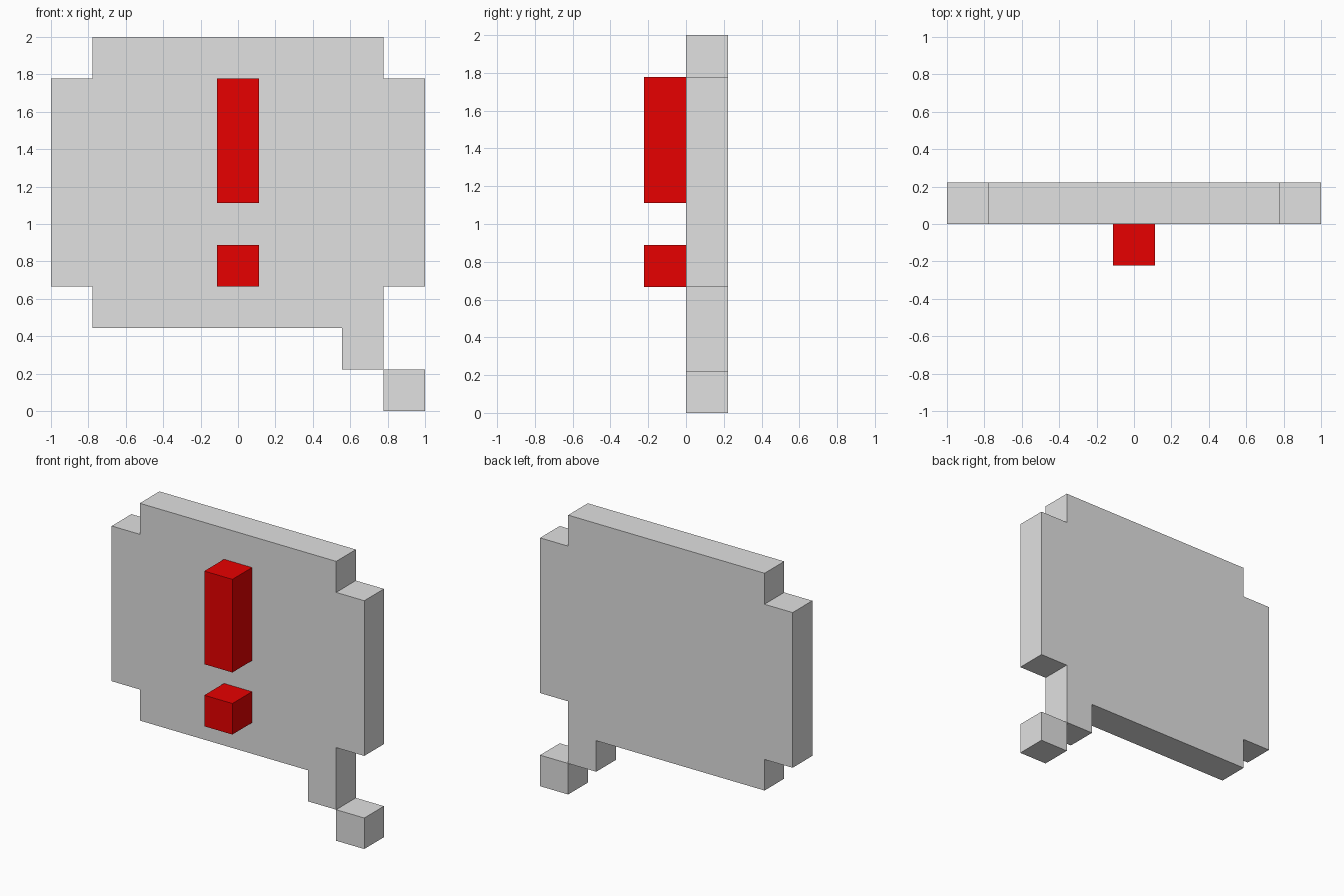
import bpy
import bmesh

if "Cube" in bpy.data.objects:
    bpy.data.objects.remove(bpy.data.objects["Cube"])

U = 2 / 9  # one block of the 9 x 9 grid


def material(name, rgb):
    mat = bpy.data.materials.new(name)
    mat.diffuse_color = (*rgb, 1)
    mat.use_nodes = True
    mat.node_tree.nodes["Principled BSDF"].inputs["Base Color"].default_value = mat.diffuse_color
    return mat


def slab(name, outline, y0, y1, mat):
    """Extrude an (x, z) outline, in grid blocks, from y0 back to y1."""
    bm = bmesh.new()
    face = bm.faces.new([bm.verts.new((x * U, y0 * U, z * U)) for x, z in outline])
    ext = bmesh.ops.extrude_face_region(bm, geom=[face])
    verts = [g for g in ext["geom"] if isinstance(g, bmesh.types.BMVert)]
    bmesh.ops.translate(bm, verts=verts, vec=(0, (y1 - y0) * U, 0))
    bmesh.ops.recalc_face_normals(bm, faces=bm.faces)
    mesh = bpy.data.meshes.new(name)
    bm.to_mesh(mesh)
    bm.free()
    mesh.materials.append(mat)
    obj = bpy.data.objects.new(name, mesh)
    bpy.context.collection.objects.link(obj)
    return obj


def rect(x0, x1, z0, z1):
    return [(x0, z0), (x1, z0), (x1, z1), (x0, z1)]


grey = material("light_grey", (0.75, 0.75, 0.75))
red = material("red", (0.8, 0.0, 0.0))

# Bubble plate with notched corners and the first step of the tail
bubble = [(-3.5, 2), (2.5, 2), (2.5, 1), (3.5, 1), (3.5, 3), (4.5, 3),
          (4.5, 8), (3.5, 8), (3.5, 9), (-3.5, 9), (-3.5, 8), (-4.5, 8),
          (-4.5, 3), (-3.5, 3)]
slab("speech_bubble", bubble, 0, 1, grey)

# Tail tip, touching the tail at one edge
slab("tail_tip", rect(3.5, 4.5, 0, 1), 0, 1, grey)

# Exclamation mark on the front
slab("mark_bar", rect(-0.5, 0.5, 5, 8), -1, 0, red)
slab("mark_dot", rect(-0.5, 0.5, 3, 4), -1, 0, red)
